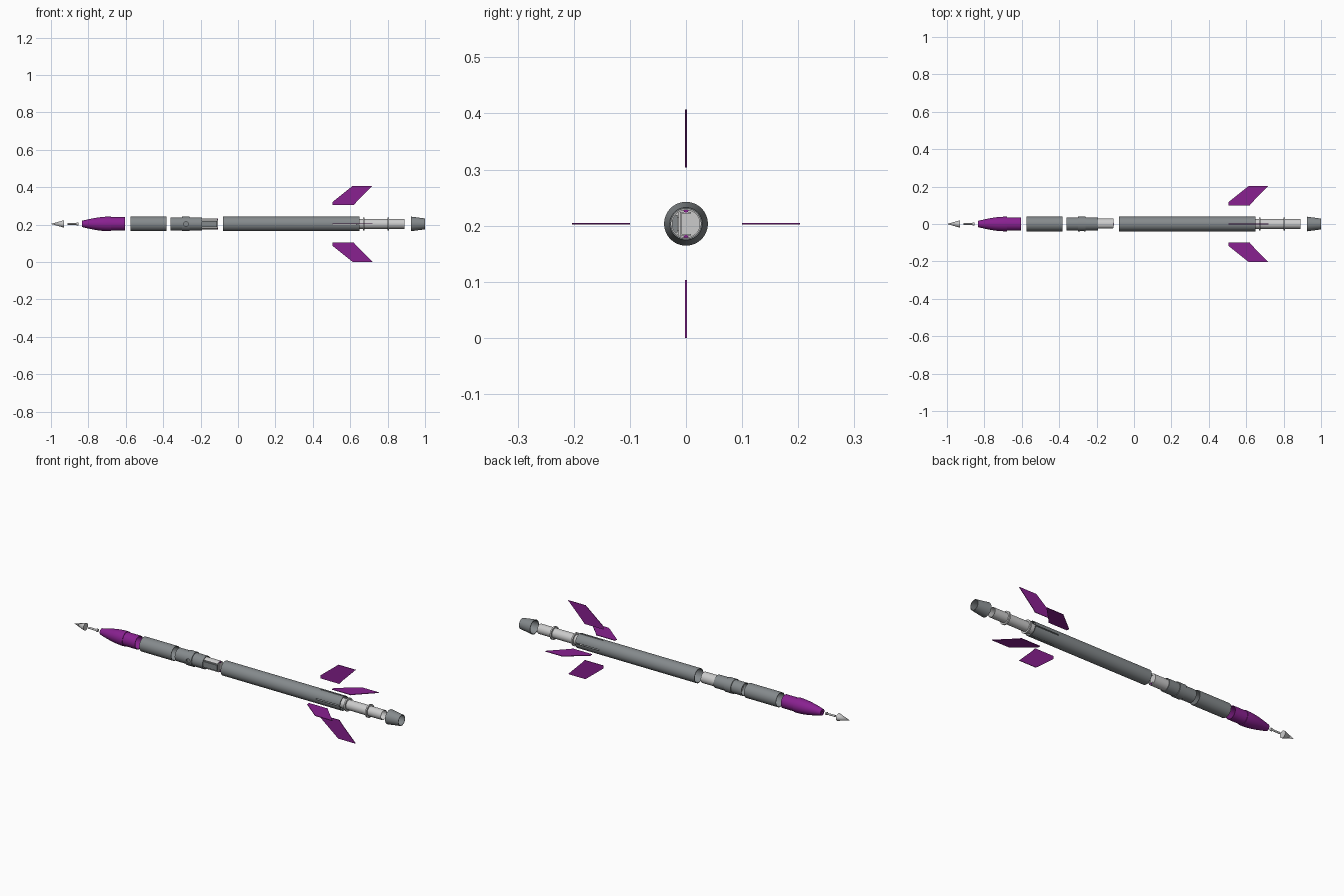
import bpy, bmesh, math
from mathutils import Matrix, Vector

if "Cube" in bpy.data.objects:
    bpy.data.objects.remove(bpy.data.objects["Cube"])

AXIS_Z = 0.2035
SEG = 64


def material(name, rgb):
    m = bpy.data.materials.new(name)
    m.diffuse_color = (*rgb, 1)
    m.use_nodes = True
    m.node_tree.nodes["Principled BSDF"].inputs["Base Color"].default_value = m.diffuse_color
    return m


purple = material("purple", (0.25, 0.015, 0.28))
slate = material("slate", (0.235, 0.255, 0.265))


def finish(name, bm, mat=None):
    bmesh.ops.remove_doubles(bm, verts=bm.verts, dist=1e-6)
    bmesh.ops.recalc_face_normals(bm, faces=bm.faces)
    me = bpy.data.meshes.new(name)
    bm.to_mesh(me)
    bm.free()
    ob = bpy.data.objects.new(name, me)
    ob.location.z = AXIS_Z
    bpy.context.collection.objects.link(ob)
    if mat:
        me.materials.append(mat)
    return ob


def lathe(name, profile, mat=None, closed=True, seg=SEG, offset=(0, 0, 0)):
    """Revolve (x, radius) points round the x axis."""
    bm = bmesh.new()
    vs = [bm.verts.new((x, 0, r)) for x, r in profile]
    n = len(vs)
    edges = [bm.edges.new((vs[i], vs[(i + 1) % n])) for i in range(n if closed else n - 1)]
    bmesh.ops.spin(bm, geom=vs + edges, cent=(0, 0, 0), axis=(1, 0, 0),
                   angle=math.tau, steps=seg, use_merge=False)
    bmesh.ops.translate(bm, verts=bm.verts, vec=offset)
    return finish(name, bm, mat)


def tube(name, x0, x1, r, wall, mat=None):
    return lathe(name, [(x0, r), (x1, r), (x1, r - wall), (x0, r - wall)], mat)


def rod(name, x0, x1, r, mat=None, offset=(0, 0, 0), seg=24):
    return lathe(name, [(x0, 0), (x0, r), (x1, r), (x1, 0)], mat, False, seg, offset)


def box(name, lo, hi, mat=None):
    bm = bmesh.new()
    lo, hi = Vector(lo), Vector(hi)
    bmesh.ops.create_cube(bm, size=1, matrix=Matrix.Translation((lo + hi) / 2)
                          @ Matrix.Diagonal((*(hi - lo), 1)))
    return finish(name, bm, mat)


def cut(ob, cutter):
    mod = ob.modifiers.new("cut", 'BOOLEAN')
    mod.operation = 'DIFFERENCE'
    mod.solver = 'EXACT'
    mod.object = cutter
    bpy.context.view_layer.objects.active = ob
    bpy.ops.object.modifier_apply(modifier=mod.name)
    bpy.data.objects.remove(cutter)


# Metal tip and its bolt
lathe("nose_tip", [(-1, 0), (-0.93, 0.02), (-0.93, 0)], closed=False, seg=48)
lathe("tip_bolt", [(-0.912, 0), (-0.912, 0.005), (-0.863, 0.005), (-0.863, 0.008),
                   (-0.854, 0.008), (-0.854, 0)], closed=False, seg=24)

# Hollow ogive nose cone with shoulder
ogive = []
for i in range(13):
    t = i / 12
    ogive.append((-0.833 + 0.147 * t, 0.017 + 0.022 * math.sin(t * math.pi / 2)))
lathe("nose_cone", ogive + [(-0.68, 0.039), (-0.68, 0.036), (-0.604, 0.036),
                            (-0.604, 0.033), (-0.685, 0.033), (-0.831, 0.006),
                            (-0.833, 0.006)], purple)

# Forward body tube
tube("forward_tube", -0.576, -0.381, 0.039, 0.003, slate)

# Coupler with raised band and access hole
coupler = lathe("coupler", [(-0.362, 0.035), (-0.299, 0.035), (-0.299, 0.039),
                            (-0.258, 0.039), (-0.258, 0.035), (-0.193, 0.035),
                            (-0.193, 0.0315), (-0.362, 0.0315)], slate)
bm = bmesh.new()
bmesh.ops.create_cone(bm, cap_ends=True, segments=32, radius1=0.012, radius2=0.012, depth=0.03,
                      matrix=Matrix.Translation((-0.278, -0.035, 0))
                      @ Matrix.Rotation(math.pi / 2, 4, 'X'))
cut(coupler, finish("hole_cutter", bm))

# Equipment sled sliding out of the coupler: flat front, round back
sled = rod("equipment_sled", -0.33, -0.11, 0.0295, seg=SEG)
cut(sled, box("sled_cutter", (-0.32, -0.05, -0.021), (-0.09, -0.013, 0.021)))
box("sled_board", (-0.30, -0.0245, -0.0155), (-0.112, -0.0155, 0.0155), slate)
box("board_mount", (-0.30, -0.0155, -0.012), (-0.13, -0.012, 0.012))
box("bracket_back", (-0.112, -0.011, -0.021), (-0.107, -0.008, 0.021))
for s in (1, -1):
    lo, hi = sorted((0.018 * s, 0.021 * s))
    box("bracket_arm", (-0.112, -0.011, lo), (-0.107, 0.009, hi))
    rod("sled_peg", -0.125, -0.106, 0.0045, purple, (0, 0, 0.0245 * s))

# Main body tube with four fin slots
main = tube("main_tube", -0.079, 0.649, 0.039, 0.003, slate)
cut(main, box("slot_cutter", (0.504, -0.06, -0.0025), (0.7, 0.06, 0.0025)))
cut(main, box("slot_cutter", (0.504, -0.0025, -0.06), (0.7, 0.0025, 0.06)))

# Motor tube and centering rings
tube("motor_tube", 0.632, 0.891, 0.0265, 0.002)
for x in (0.669, 0.80):
    tube("centering_ring", x, x + 0.008, 0.0355, 0.0095)

# Boat-tail
lathe("tail_cone", [(0.925, 0.039), (1.0, 0.029), (1.0, 0.0265), (0.925, 0.035)], slate)

# Four swept fins with root tabs
FIN = [(0.504, 0.1), (0.504, 0.116), (0.613, 0.2035), (0.719, 0.2035), (0.632, 0.116), (0.619, 0.1)]
for k in range(4):
    bm = bmesh.new()
    a, b = ([bm.verts.new((x, y, z)) for x, z in FIN] for y in (-0.0016, 0.0016))
    bm.faces.new(a)
    bm.faces.new(b[::-1])
    for i in range(len(FIN)):
        j = (i + 1) % len(FIN)
        bm.faces.new((a[i], b[i], b[j], a[j]))
    bmesh.ops.rotate(bm, verts=bm.verts, matrix=Matrix.Rotation(k * math.pi / 2, 3, 'X'))
    finish("fin", bm, purple)

bpy.ops.object.select_all(action='SELECT')
bpy.context.view_layer.objects.active = main
bpy.ops.object.shade_smooth_by_angle(angle=math.radians(30))
